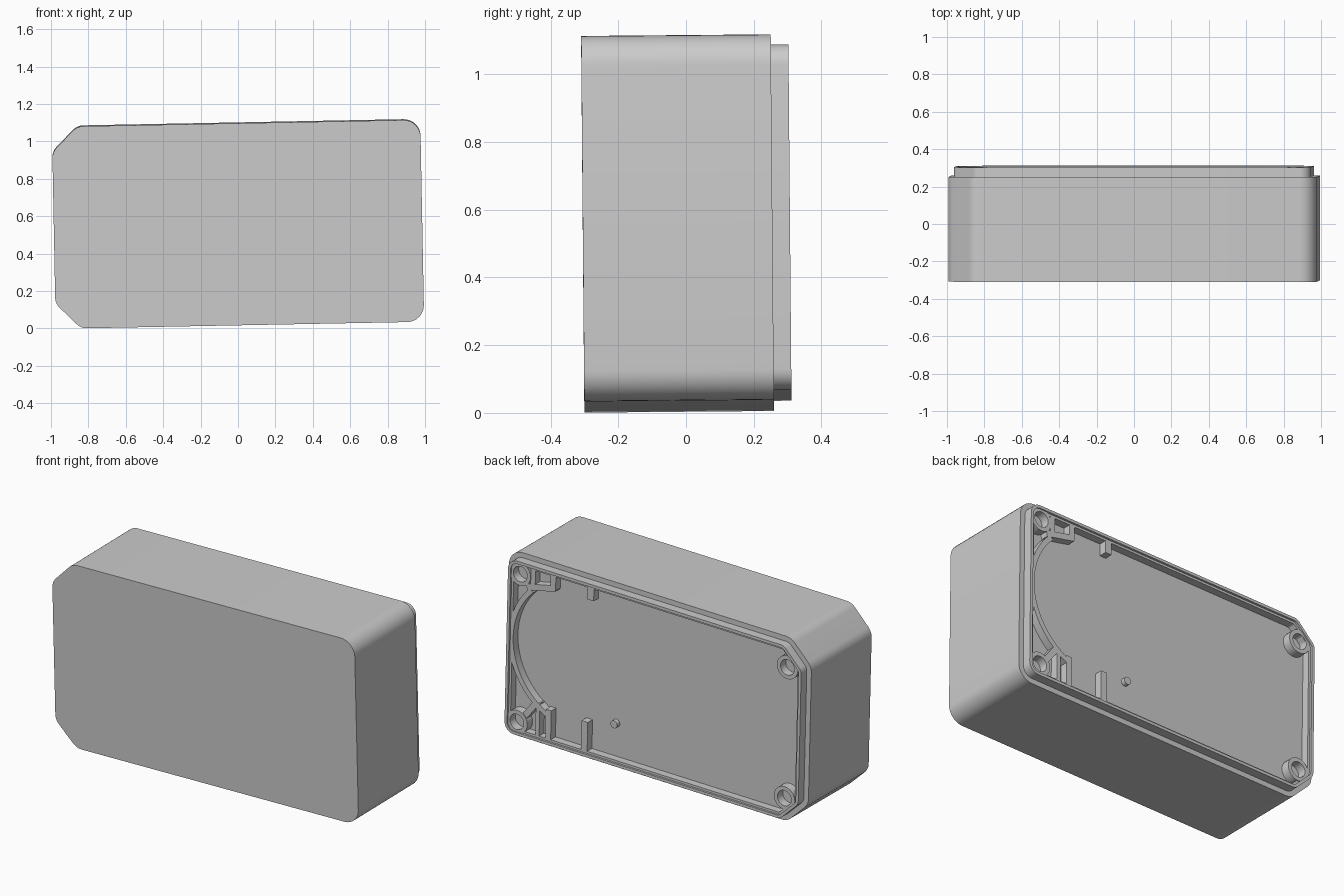
import bpy, bmesh
from math import radians, cos, sin, pi
from mathutils import Matrix, Vector

if "Cube" in bpy.data.objects:
    bpy.data.objects.remove(bpy.data.objects["Cube"])

# The whole box leans very slightly; parts are modelled square, then tilted
TILT = (Matrix.Translation((0, 0, 0.559)) @ Matrix.Rotation(radians(-1.1), 4, 'Y')
        @ Matrix.Rotation(radians(0.5), 4, 'X'))
HW, HH = 0.985, 0.54
FLOOR, LEDGE, RIM = 0.25, 0.295, 0.307


def finish(name, bm):
    bmesh.ops.recalc_face_normals(bm, faces=bm.faces)
    bm.transform(TILT)
    mesh = bpy.data.meshes.new(name)
    bm.to_mesh(mesh)
    bm.free()
    ob = bpy.data.objects.new(name, mesh)
    bpy.context.collection.objects.link(ob)
    bpy.ops.object.select_all(action='DESELECT')
    ob.select_set(True)
    bpy.context.view_layer.objects.active = ob
    bpy.ops.object.shade_smooth_by_angle(angle=radians(30))
    return ob


def outline(d):
    """Box outline inset by d: chamfered at -x, rounded at +x."""
    w, h, c = HW - d, HH - d, 0.135 - 0.586 * d
    r, rc = max(0.09 - d, 0.02), max(0.08 - d, 0.02)
    corners = [(w, -h, r), (w, h, r), (-w + c, h, rc), (-w, h - c, rc),
               (-w, -h + c, rc), (-w + c, -h, rc)]
    pts = []
    for i, (x, z, rad) in enumerate(corners):
        p = Vector((x, z))
        a = (Vector(corners[i - 1][:2]) - p).normalized()
        b = (Vector(corners[(i + 1) % 6][:2]) - p).normalized()
        half = a.angle(b) / 2
        centre = p + (a + b).normalized() * rad / sin(half)
        start = p + a * rad * cos(half) / sin(half) - centre
        sweep = pi - 2 * half
        for k in range(9):
            pts.append(centre + Matrix.Rotation(sweep * k / 8, 2) @ start)
    return pts


def loft(name, loops, cap=True):
    """Skin a list of (y, points) loops."""
    bm = bmesh.new()
    rings = [[bm.verts.new((p[0], y, p[1])) for p in pts] for y, pts in loops]
    pairs = list(zip(rings, rings[1:]))
    if cap:
        bm.faces.new(rings[0])
        bm.faces.new(rings[-1])
    else:
        pairs.append((rings[-1], rings[0]))
    for a, b in pairs:
        for i in range(len(a)):
            j = (i + 1) % len(a)
            bm.faces.new((a[i], a[j], b[j], b[i]))
    return finish(name, bm)


def circle(x, z, r, n=32):
    return [(x + r * cos(2 * pi * i / n), z + r * sin(2 * pi * i / n)) for i in range(n)]


def bar(name, x1, z1, x2, z2, t=0.035, top=LEDGE):
    """Straight rib standing on the recessed floor."""
    a, b = Vector((x1, z1)), Vector((x2, z2))
    n = (b - a).normalized().orthogonal() * t / 2
    pts = [a - n, b - n, b + n, a + n]
    return loft(name, [(FLOOR - 0.01, pts), (top, pts)])


# Main box: outer wall, stepped lip, inner ledge and recessed floor
loft("case_body", [(y, outline(d)) for y, d in (
    (-0.305, 0), (0.255, 0), (0.255, 0.03), (RIM, 0.03), (RIM, 0.047),
    (LEDGE, 0.047), (LEDGE, 0.06), (FLOOR, 0.06))])

# Screw bosses in the four corners
for side, x, z in (("right", 0.88, 0.435), ("left", -0.86, 0.385)):
    for level, s in (("upper", 1), ("lower", -1)):
        ro, ri = circle(x, s * z, 0.068), circle(x, s * z, 0.045)
        loft(f"{level}_{side}_boss", [(FLOOR - 0.01, ro), (0.3, ro), (0.3, ri),
                                      (FLOOR - 0.01, ri)], cap=False)

# Curved rib at the +x end
angles = [radians(-65 + 5 * i) for i in range(23)]
arc = [(0.5 + r * cos(t), 0.05 + r * sin(t))
       for r, seq in ((0.42, angles), (0.45, angles[::-1])) for t in seq]
loft("curved_rib", [(FLOOR - 0.01, arc), (LEDGE, arc)])

# Webs joining the curved rib to the walls and bosses
bar("lower_web_end", 0.68, -0.31, 0.68, -0.485)
bar("lower_web_diagonal", 0.835, -0.39, 0.76, -0.29)
bar("lower_web_middle", 0.75, -0.29, 0.75, -0.485, 0.025)
bar("upper_web", 0.84, 0.37, 0.66, 0.41)
bar("upper_web_end", 0.67, 0.40, 0.67, 0.485)
bar("upper_web_middle", 0.80, 0.38, 0.80, 0.485, 0.03)

# Short wall ribs and the small locating peg
bar("upper_wall_rib", 0.425, 0.41, 0.425, 0.485, 0.04)
bar("lower_wall_rib", 0.445, -0.31, 0.445, -0.485, 0.04)
peg = circle(0.27, -0.285, 0.022, 20)
loft("locating_peg", [(FLOOR - 0.01, peg), (0.275, peg)])
